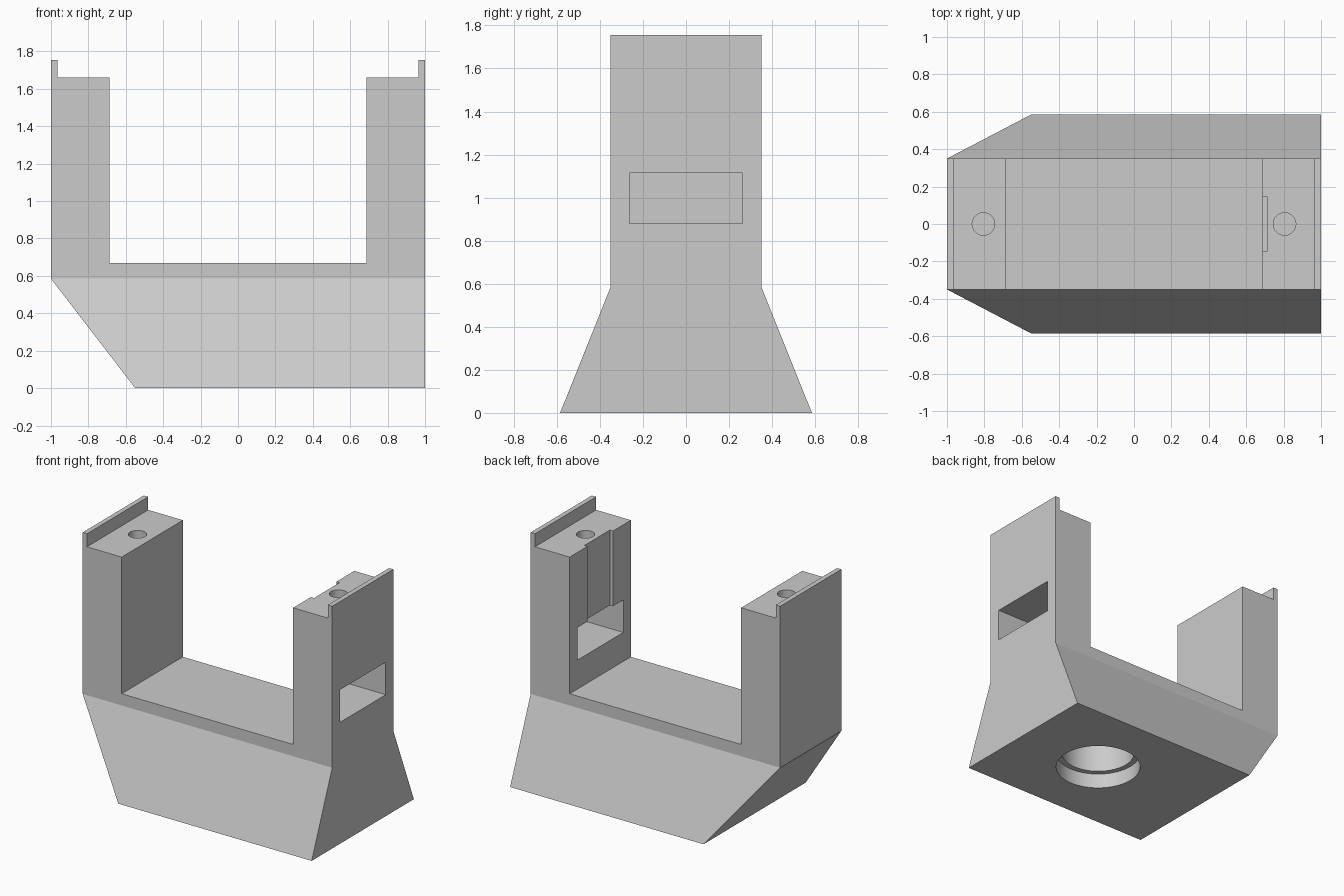
import bpy
import bmesh
from mathutils import Matrix, Vector

if "Cube" in bpy.data.objects:
    bpy.data.objects.remove(bpy.data.objects["Cube"], do_unlink=True)

grey = bpy.data.materials.new("plain grey")
grey.use_nodes = True
colour = (0.6, 0.6, 0.6, 1)
grey.diffuse_color = colour
grey.node_tree.nodes["Principled BSDF"].inputs["Base Color"].default_value = colour

HALF_Y = 0.35      # half depth of the posts
FOOT_Y = 0.585     # half depth of the foot
SHOULDER = 0.585   # where the foot meets the frame
INNER = 0.687      # inner face of the posts
TOP = 1.66


def make_object(name, bm):
    bmesh.ops.recalc_face_normals(bm, faces=bm.faces)
    mesh = bpy.data.meshes.new(name)
    bm.to_mesh(mesh)
    bm.free()
    mesh.materials.append(grey)
    obj = bpy.data.objects.new(name, mesh)
    bpy.context.collection.objects.link(obj)
    return obj


def box_cutter(name, low, high):
    low, high = Vector(low), Vector(high)
    bm = bmesh.new()
    place = Matrix.Translation((low + high) / 2) @ Matrix.Diagonal((*(high - low), 1))
    bmesh.ops.create_cube(bm, size=1, matrix=place)
    return make_object(name, bm)


def round_cutter(name, x, radius, z_low, z_high):
    bm = bmesh.new()
    bmesh.ops.create_cone(bm, cap_ends=True, segments=64, radius1=radius, radius2=radius,
                          depth=z_high - z_low,
                          matrix=Matrix.Translation((x, 0, (z_low + z_high) / 2)))
    return make_object(name, bm)


# U-shaped frame with lips, on a flared foot with one sloping end
half = [(1, SHOULDER), (1, 1.755), (0.965, 1.755), (0.965, TOP), (INNER, TOP), (INNER, 0.67)]
profile = half + [(-x, z) for x, z in reversed(half)]
bm = bmesh.new()
front = [bm.verts.new((x, -HALF_Y, z)) for x, z in profile]
back = [bm.verts.new((x, HALF_Y, z)) for x, z in profile]
bm.faces.new(front)
bm.faces.new(back)
for i in range(len(profile) - 1):
    bm.faces.new((front[i], front[i + 1], back[i + 1], back[i]))
shoulder = [front[0], back[0], back[-1], front[-1]]
foot = [bm.verts.new((x, y, 0)) for x, y in
        ((1, -FOOT_Y), (1, FOOT_Y), (-0.55, FOOT_Y), (-0.55, -FOOT_Y))]
bm.faces.new(foot)
for i in range(4):
    j = (i + 1) % 4
    bm.faces.new((shoulder[i], shoulder[j], foot[j], foot[i]))
cradle = make_object("cradle_frame", bm)

# Window, cable groove, stepped socket and screw holes
cutters = [
    box_cutter("window_cutter", (0.5, -0.263, 0.88), (1.2, 0.263, 1.115)),
    box_cutter("groove_cutter", (0.5, -0.147, 1.0), (0.712, 0.147, 1.9)),
    round_cutter("socket_mouth_cutter", 0.324, 0.29, -0.1, 0.11),
    round_cutter("socket_cutter", 0.324, 0.25, -0.05, 0.5),
    round_cutter("left_screw_cutter", 0.805, 0.06, 1.36, 1.9),
    round_cutter("right_screw_cutter", -0.805, 0.06, 1.36, 1.9),
]
for cutter in cutters:
    cutter.hide_render = True
    cutter.hide_viewport = True
    cut = cradle.modifiers.new(cutter.name, "BOOLEAN")
    cut.operation = "DIFFERENCE"
    cut.solver = "EXACT"
    cut.object = cutter

# Bake the cuts, then smooth only the round walls
bpy.context.view_layer.update()
evaluated = cradle.evaluated_get(bpy.context.evaluated_depsgraph_get())
baked = bpy.data.meshes.new_from_object(evaluated)
cradle.modifiers.clear()
cradle.data = baked
for cutter in cutters:
    bpy.data.objects.remove(cutter, do_unlink=True)
bpy.ops.object.select_all(action="DESELECT")
cradle.select_set(True)
bpy.context.view_layer.objects.active = cradle
bpy.ops.object.shade_smooth_by_angle(angle=0.35)
